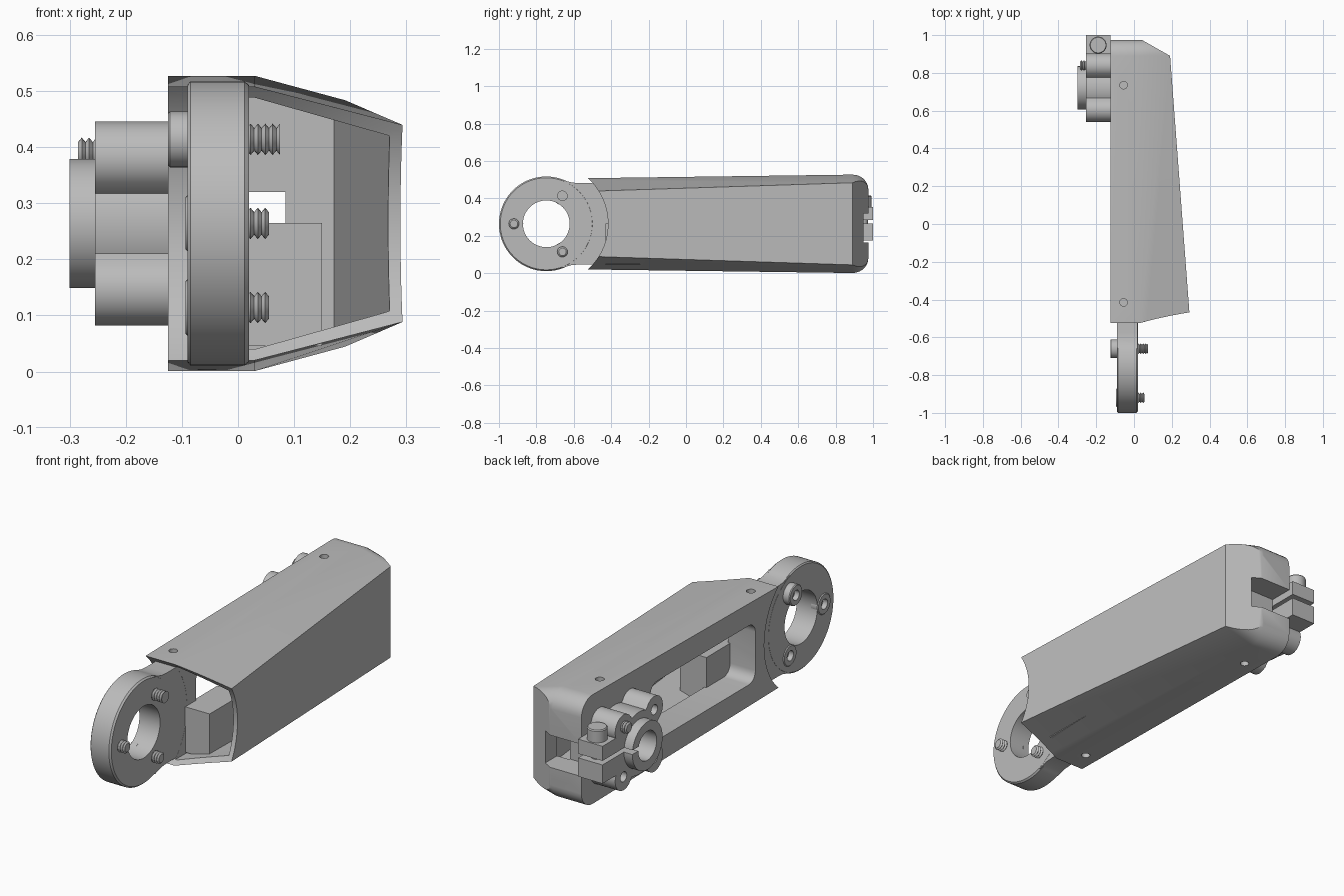
import bpy, bmesh, math
from math import sin, cos, pi, radians

cube = bpy.data.objects.get("Cube")
if cube:
    bpy.data.objects.remove(cube, do_unlink=True)

grey = bpy.data.materials.new("machined_grey")
grey.use_nodes = True
grey.diffuse_color = (0.5, 0.5, 0.5, 1)
grey.node_tree.nodes["Principled BSDF"].inputs["Base Color"].default_value = (0.5, 0.5, 0.5, 1)

MID = 0.264          # height of the symmetry plane
EYE = -0.747         # y of the ring eye
HUB = 0.722          # y of the clamp hub
WALL = -0.125        # x of the flat side wall


def loft(name, rings):
    """Skin a row of equal-sized rings and cap both ends."""
    bm = bmesh.new()
    rows = [[bm.verts.new(p) for p in ring] for ring in rings]
    n = len(rows[0])
    for a, b in zip(rows, rows[1:]):
        for i in range(n):
            j = (i + 1) % n
            bm.faces.new((a[i], a[j], b[j], b[i]))
    bm.faces.new(rows[0])
    bm.faces.new(rows[-1])
    bmesh.ops.recalc_face_normals(bm, faces=bm.faces)
    mesh = bpy.data.meshes.new(name)
    bm.to_mesh(mesh)
    bm.free()
    mesh.materials.append(grey)
    obj = bpy.data.objects.new(name, mesh)
    bpy.context.collection.objects.link(obj)
    return obj


def prism(name, outline, x0, x1):
    """Extrude a (y, z) outline along x."""
    return loft(name, [[(x, y, z) for y, z in outline] for x in (x0, x1)])


def box(name, x0, x1, y0, y1, z0, z1):
    return prism(name, [(y0, z0), (y1, z0), (y1, z1), (y0, z1)], x0, x1)


def turn(name, profile, a, b, axis="x", n=32):
    """Turned part: (position, radius) steps along x at (y, z), or along z at (x, y)."""
    rings = []
    for t, r in profile:
        pts = [(a + r * cos(2 * pi * i / n), b + r * sin(2 * pi * i / n)) for i in range(n)]
        rings.append([(t, p, q) if axis == "x" else (p, q, t) for p, q in pts])
    return loft(name, rings)


def combine(obj, tool, operation="DIFFERENCE"):
    """Apply a boolean and discard the tool."""
    mod = obj.modifiers.new("cut", "BOOLEAN")
    mod.operation, mod.object, mod.solver = operation, tool, "EXACT"
    bpy.context.view_layer.objects.active = obj
    bpy.ops.object.modifier_apply(modifier=mod.name)
    bpy.data.objects.remove(tool, do_unlink=True)


def thread(name, x0, x1, y, z, r=0.028, pitch=0.013):
    steps = int((x1 - x0) / pitch * 2)
    profile = [(x0 + (x1 - x0) * i / steps, r if i % 2 else r * 0.72) for i in range(steps + 1)]
    return turn(name, profile, y, z, n=20)


# Tapered housing: six-sided sections, rounded off at the rear
def section(y, x_left, x_edge, x_right, top, shoulder):
    half = [(x_left, top), (x_edge, top), (x_right, shoulder)]
    pts = half + [(x, 2 * MID - z) for x, z in reversed(half)]
    return [(x, y, z) for x, z in pts]


def taper(y, inset=0.0, x_left=WALL):
    return section(y, x_left, 0.03, 0.258 - 0.0755 * y - inset * 1.1,
                   0.515 + 0.0135 * y - inset, 0.455 + 0.033 * y - inset)


rings = [taper(-0.525)]
for i in range(8):
    t = radians(90) * i / 7
    top = 0.527 - 0.08 * (1 - cos(t))
    right = 0.191 - 0.15 * sin(t)
    rings.append(section(0.89 + 0.085 * sin(t), WALL, 0.03, right, top,
                         top - 0.27 * (right - 0.03)))
housing = loft("housing", rings)

# Hollow inside, open at the front, and scooped around the eye
combine(housing, loft("cavity", [taper(-0.7, 0.02, 0.02), taper(0.86, 0.02, 0.02)]))
combine(housing, turn("scoop", [(-0.3, 0.33), (0.5, 0.33)], EYE, MID, n=96))

# Rounded window through the side wall
r = 0.05
window = []
for k, (y, z) in enumerate([(0.45, 0.405), (-0.35, 0.405), (-0.35, 0.12), (0.45, 0.12)]):
    cy, cz = y - math.copysign(r, y - 0.05), z - math.copysign(r, z - MID)
    for i in range(7):
        t = radians(90 * k + 15 * i)
        window.append((cy + r * cos(t), cz + r * sin(t)))
combine(housing, prism("window", window, -0.2, 0.06))

# Rear cable slot and small screw holes
combine(housing, box("slot", -0.2, 0.085, 0.855, 1.1, 0.165, 0.32))
for y in (-0.415, 0.735):
    for z in (0.03, 2 * MID - 0.03):
        out = math.copysign(0.05, z - MID)
        combine(housing, turn("hole", [(z - out * 0.4, 0.02), (z + out, 0.02)],
                              -0.055, y, "z", 24))

# Inner block beside the window
box("inner_block", 0.01, 0.15, -0.43, -0.17, 0.046, 0.265)

# Eye plate: ring with a flared neck running into the housing
eye = turn("eye_plate", [(-0.09, 0.247), (-0.085, 0.253), (0.012, 0.253), (0.02, 0.246)],
           EYE, MID, n=96)
flare = [(-0.66, 0.236), (-0.64, 0.229), (-0.61, 0.2205), (-0.57, 0.2175), (-0.4, 0.2175)]
neck = [(y, MID + h) for y, h in flare] + [(y, MID - h) for y, h in reversed(flare)]
combine(eye, prism("neck", neck, -0.0895, 0.0195), "UNION")
combine(eye, turn("eye_bore", [(-0.3, 0.125), (0.3, 0.125)], EYE, MID, n=64))

# Three eye screws, one standing proud and two nearly flush
for k, (angle, reach, lift) in enumerate([(60, 0.075, 0.035), (180, 0.055, 0.004),
                                          (300, 0.055, 0.004)]):
    y, z = EYE + 0.173 * cos(radians(angle)), MID + 0.173 * sin(radians(angle))
    combine(eye, turn("bore", [(-0.2, 0.027), (0.2, 0.027)], y, z, n=24))
    face = -0.09 - lift
    turn(f"eye_screw_head_{k}", [(face + 0.036, 0.05), (face + 0.004, 0.05), (face, 0.046),
                                 (face, 0.024), (face + 0.025, 0.024)], y, z, n=36)
    thread(f"eye_screw_thread_{k}", -0.05, reach, y, z)


# Lobed clamp on the side wall
def lobed(angle):
    phi = (angle % (pi / 2)) - pi / 4
    d, lobe = 0.165, 0.065
    inside = lobe ** 2 - (d * sin(phi)) ** 2
    return max(0.15, d * cos(phi) + math.sqrt(inside)) if inside > 0 else 0.15


angles = [2 * pi * i / 120 for i in range(120)]
clamp = prism("clamp_plate", [(HUB + lobed(a) * cos(a), MID + lobed(a) * sin(a))
                              for a in angles], -0.255, WALL)
collar = turn("clamp_collar", [(-0.3, 0.115), (-0.25, 0.115)], HUB, MID, n=64)
for part in (clamp, collar):
    combine(part, turn("hub_bore", [(-0.4, 0.07), (0.0, 0.07)], HUB, MID, n=48))
    combine(part, box("split", -0.4, 0.0, HUB, 1.1, 0.265, 0.285))
for sy, sz in ((-1, 1), (-1, -1), (1, -1)):
    combine(clamp, turn("lobe_hole", [(-0.4, 0.024), (-0.15, 0.024)],
                        HUB + 0.117 * sy, MID + 0.117 * sz, n=24))
thread("clamp_screw", -0.285, -0.2, HUB + 0.117, MID + 0.125)

# Clamp ears and pinch bolt
box("upper_ear", -0.255, WALL, 0.84, 1.0, 0.285, 0.355)
box("lower_ear", -0.255, WALL, 0.84, 1.0, 0.175, 0.265)
turn("pinch_bolt", [(0.2, 0.025), (0.35, 0.025), (0.35, 0.045), (0.41, 0.045),
                    (0.415, 0.041)], -0.19, 0.947, "z", 36)

# Smooth curves, crisp edges
bpy.ops.object.select_all(action="DESELECT")
for obj in bpy.context.collection.objects:
    if obj.type == "MESH":
        obj.select_set(True)
bpy.context.view_layer.objects.active = housing
bpy.ops.object.shade_smooth_by_angle(angle=radians(30))
